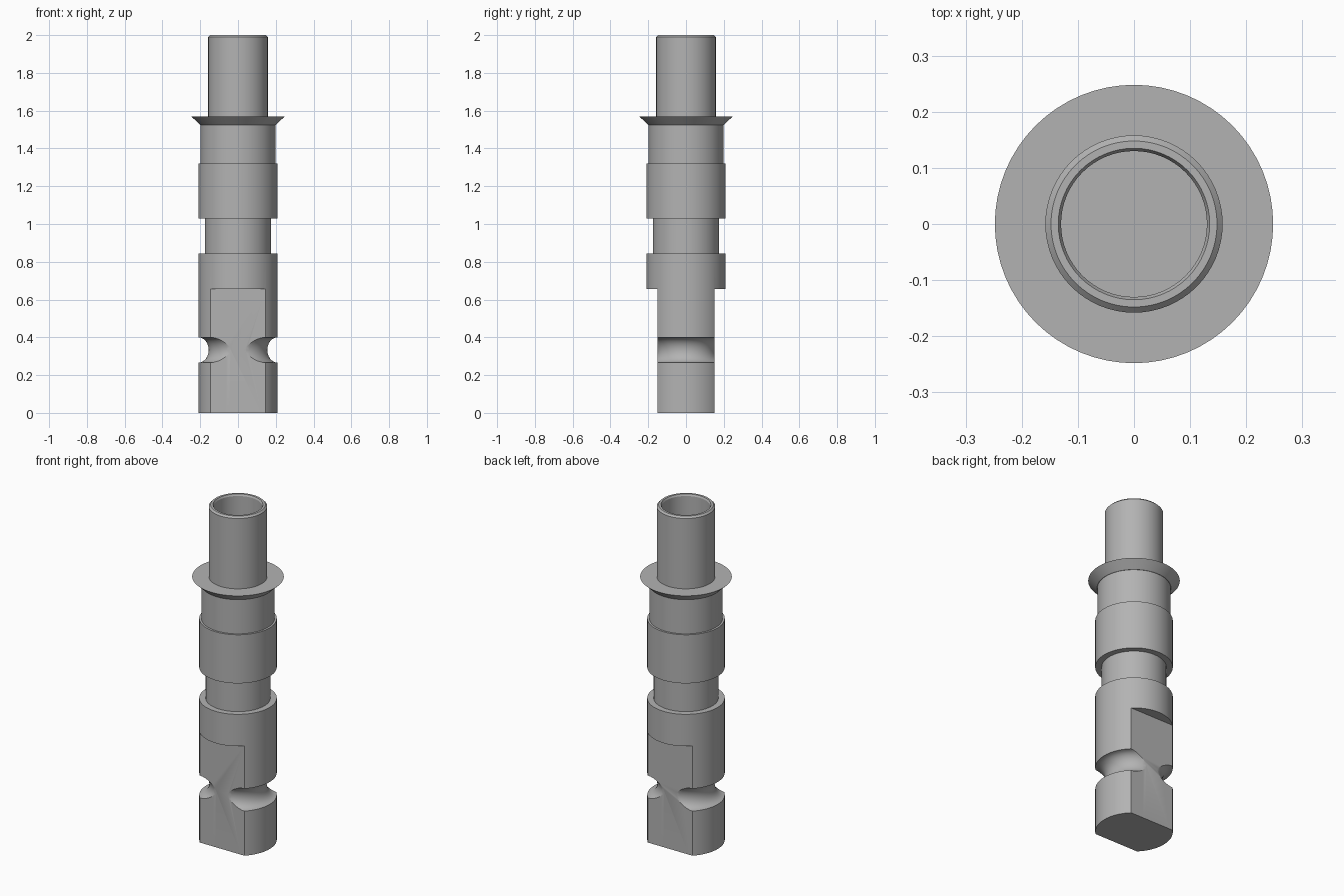
import bpy, bmesh
from math import sin, cos, pi, radians

SEGMENTS = 64

cube = bpy.data.objects.get("Cube")
if cube:
    bpy.data.objects.remove(cube, do_unlink=True)

steel = bpy.data.materials.new("grey steel")
steel.use_nodes = True
GREY = (0.45, 0.45, 0.45, 1)
steel.diffuse_color = GREY
steel.node_tree.nodes["Principled BSDF"].inputs["Base Color"].default_value = GREY


def smooth(obj):
    bpy.ops.object.select_all(action="DESELECT")
    obj.select_set(True)
    bpy.context.view_layer.objects.active = obj
    bpy.ops.object.shade_smooth_by_angle(angle=radians(25))


def lathe(name, profile):
    """Closed solid turned about z; profile runs from axis to axis, bottom up."""
    bm = bmesh.new()
    rings = []
    for r, z in profile:
        if r == 0:
            rings.append([bm.verts.new((0, 0, z))] * SEGMENTS)
        else:
            angles = [2 * pi * i / SEGMENTS for i in range(SEGMENTS)]
            rings.append([bm.verts.new((r * cos(a), r * sin(a), z)) for a in angles])
    for low, high in zip(rings, rings[1:]):
        for i in range(SEGMENTS):
            j = (i + 1) % SEGMENTS
            corners = dict.fromkeys((low[i], low[j], high[j], high[i]))
            bm.faces.new(list(corners))
    bmesh.ops.recalc_face_normals(bm, faces=bm.faces)
    mesh = bpy.data.meshes.new(name)
    bm.to_mesh(mesh)
    bm.free()
    mesh.materials.append(steel)
    obj = bpy.data.objects.new(name, mesh)
    bpy.context.collection.objects.link(obj)
    return obj


# Stepped body with a rounded groove near the foot
groove = [(0.21 - 0.055 * sin(t * pi / 12), 0.333 - 0.067 * cos(t * pi / 12))
          for t in range(13)]
body = lathe("stepped_body", [(0, 0), (0.21, 0)] + groove + [
    (0.21, 0.845), (0.175, 0.845), (0.175, 1.03), (0.21, 1.03),
    (0.21, 1.32), (0.198, 1.32), (0.198, 1.53), (0, 1.53)])

# Two opposite wrench flats milled into the foot
for side in (-1, 1):
    bpy.ops.mesh.primitive_cube_add(size=1, location=(0, side * 0.35, 0.255))
    cutter = bpy.context.object
    cutter.scale = (1, 0.4, 0.8)
    bpy.ops.object.transform_apply(location=False, rotation=False, scale=True)
    cutter.data.materials.append(steel)
    cut = body.modifiers.new("flat", "BOOLEAN")
    cut.operation = "DIFFERENCE"
    cut.solver = "EXACT"
    cut.object = cutter
    bpy.context.view_layer.objects.active = body
    bpy.ops.object.modifier_apply(modifier=cut.name)
    bpy.data.objects.remove(cutter, do_unlink=True)
smooth(body)

# Flared flange
smooth(lathe("flange", [(0, 1.525), (0.2, 1.525), (0.248, 1.57), (0, 1.57)]))

# Hollow tube with chamfered rim
smooth(lathe("top_tube", [
    (0, 1.56), (0.158, 1.56), (0.158, 1.99), (0.148, 2), (0.135, 2),
    (0.13, 1.99), (0.13, 1.6), (0, 1.6)]))
